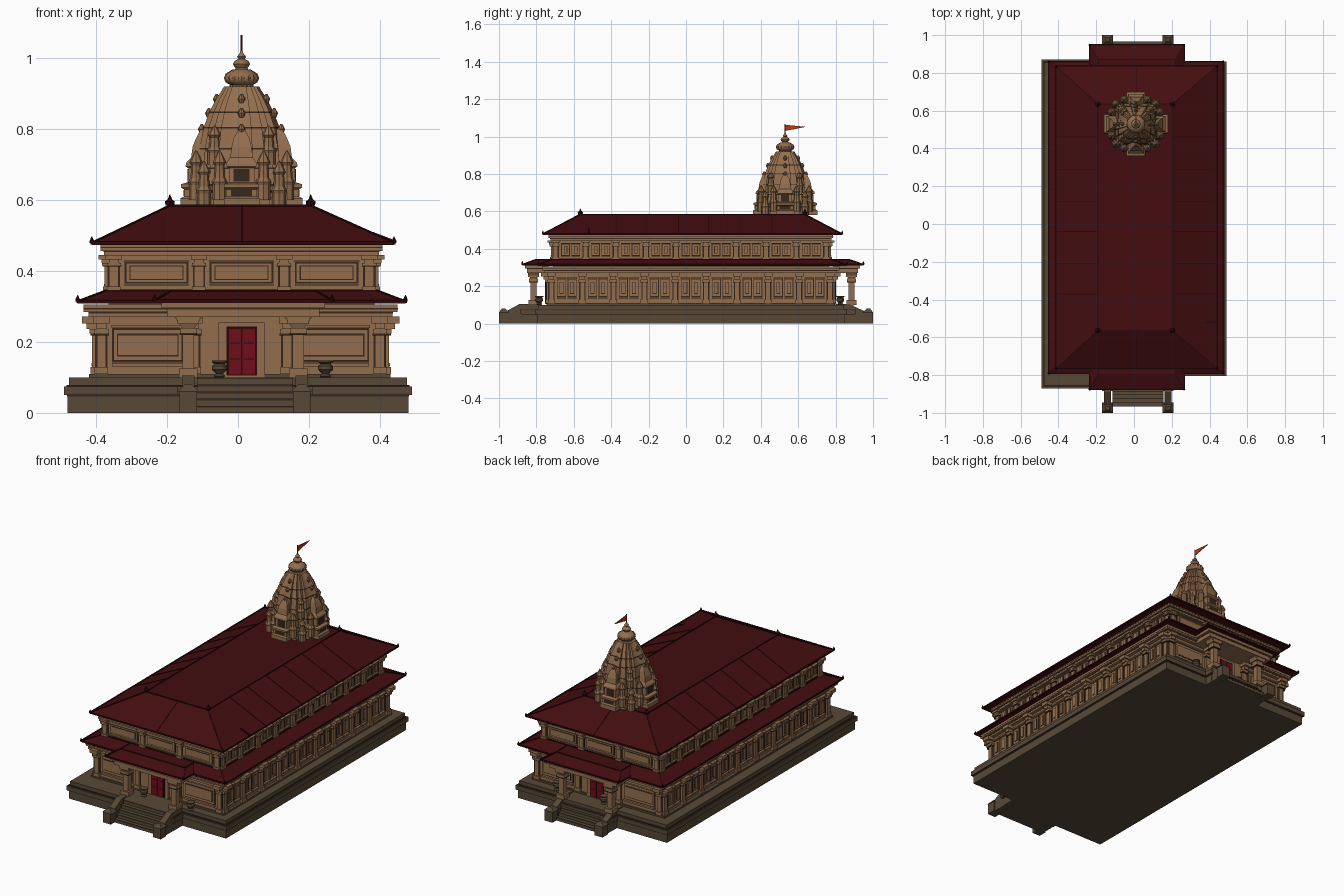
import bpy, bmesh, math
from mathutils import Matrix, Vector

if "Cube" in bpy.data.objects:
    bpy.data.objects.remove(bpy.data.objects["Cube"], do_unlink=True)


def material(name, r, g, b):
    m = bpy.data.materials.new(name)
    m.use_nodes = True
    m.diffuse_color = (r, g, b, 1)
    m.node_tree.nodes["Principled BSDF"].inputs["Base Color"].default_value = (r, g, b, 1)
    return m


SAND = material("sandstone", .29, .155, .076)
DARK = material("dark joint", .04, .02, .011)
BASE = material("plinth stone", .095, .066, .038)
ROOF = material("roof red", .056, .004, .005)
TRIM = material("dark roof trim", .024, .002, .003)
DOOR = material("door red", .16, .004, .009)
FLAG = material("flag orange", .5, .04, .008)


class Part:
    """One object gathered from simple solids."""
    def __init__(self, name, mat):
        self.name, self.mat, self.bm = name, mat, bmesh.new()

    def loft(self, rings):
        rows = [[self.bm.verts.new(p) for p in ring] for ring in rings]
        n = len(rows[0])
        for a, b in zip(rows, rows[1:]):
            for i in range(n):
                j = (i + 1) % n
                self.bm.faces.new((a[i], a[j], b[j], b[i]))
        self.bm.faces.new(rows[0][::-1])
        self.bm.faces.new(rows[-1])

    def frustum(self, r0, z0, r1, z1):
        self.loft([[(r[0], r[2], z), (r[1], r[2], z), (r[1], r[3], z), (r[0], r[3], z)]
                   for r, z in ((r0, z0), (r1, z1))])

    def box(self, x0, x1, y0, y1, z0, z1):
        r = (min(x0, x1), max(x0, x1), min(y0, y1), max(y0, y1))
        self.frustum(r, z0, r, z1)

    def bar(self, p, q, w):
        p, q = Vector(p), Vector(q)
        d = q - p
        m = Matrix.Translation((p + q) / 2) @ d.to_track_quat('Z', 'Y').to_matrix().to_4x4()
        bmesh.ops.create_cube(self.bm, size=1, matrix=m @ Matrix.Diagonal((w, w, d.length, 1)))

    def lathe(self, x, y, profile, n=12, rib=0):
        self.loft([[(x + r * (1 + rib * (i % 2)) * math.cos(i * math.tau / n),
                     y + r * (1 + rib * (i % 2)) * math.sin(i * math.tau / n), z)
                    for i in range(n)] for r, z in profile])

    def done(self, smooth=False):
        bmesh.ops.recalc_face_normals(self.bm, faces=self.bm.faces)
        me = bpy.data.meshes.new(self.name)
        self.bm.to_mesh(me)
        self.bm.free()
        me.materials.append(self.mat)
        ob = bpy.data.objects.new(self.name, me)
        bpy.context.collection.objects.link(ob)
        if smooth:
            bpy.context.view_layer.objects.active = ob
            ob.select_set(True)
            bpy.ops.object.shade_smooth_by_angle(angle=math.radians(40))
            ob.select_set(False)


def grow(r, d):
    return (r[0] - d, r[1] + d, r[2] - d, r[3] + d)


# Plinth: stacked mouldings over two offset halves, with porch landings
plinth, joints = Part("plinth", BASE), Part("plinth_joints", DARK)
for r in ((-.48, .02, -.86, .86), (.0, .48, -.795, .85), (-.16, .2, -.875, .90)):
    for z0, z1, d in ((0, .05, 0), (.05, .075, .01), (.075, .1, -.004)):
        plinth.box(*grow(r, d), z0, z1)
    joints.box(*grow(r, .002), .046, .05)
    joints.box(*grow(r, .003), .075, .079)
plinth.box(-.42, .43, -.745, .795, .1, .11)

# Stairs with sloping cheek walls and end posts, front and back
for s, edge in ((-1, .87), (1, .85)):
    for i in range(5):
        plinth.box(-.115, .155, s * .8, s * (.965 - i * .02), 0, .02 * (i + 1))
        joints.box(-.115, .155, s * (.9655 - i * .02), s * (.96 - i * .02), .02 * i + .015, .02 * i + .0185)
    for x in (-.14, .18):
        prof = ((.8, 0), (.99, 0), (.99, .05), (edge + .02, .105), (.8, .105))
        plinth.loft([[(x + d, s * y, z) for y, z in prof] for d in (-.018, .018)])
        plinth.box(x - .025, x + .025, s * .95, s * 1.0, 0, .06)
        plinth.frustum((x - .03, x + .03, min(s * .945, s * 1), max(s * .945, s * 1)), .06,
                       (x - .01, x + .01, s * .975 - .01, s * .975 + .01), .08)
plinth.done()
joints.done()

# Storeys: walls, pilasters, brackets, framed panels
LOW, UP = (-.40, .415, -.735, .785), (-.365, .385, -.712, .765)
walls, carving, frames = Part("walls", SAND), Part("pilasters_and_panels", SAND), Part("panel_outlines", DARK)
walls.box(*LOW, .1, .3)
walls.box(*UP, .3, .46)


def storey(r, z0, z1, reach):
    cx, cy = (r[0] + r[1]) / 2, (r[2] + r[3]) / 2
    hx, hy = (r[1] - r[0]) / 2, (r[3] - r[2]) / 2
    h = z1 - z0
    for axis, s in (("x", -1), ("x", 1), ("y", -1), ("y", 1)):
        half, off, bays = (hx, hy, 3) if axis == "y" else (hy, hx, 9)

        def put(part, t0, t1, n, a, b):
            if axis == "y":
                part.box(cx + t0, cx + t1, cy + s * (off - .005), cy + s * (off + n), a, b)
            else:
                part.box(cx + s * (off - .005), cx + s * (off + n), cy + t0, cy + t1, a, b)

        step = (2 * half - .03) / bays
        for i in range(bays + 1):
            t = -half + .015 + i * step
            for w, n, a, b in ((.019, .016, 0, .12), (.013, .011, .12, .72), (.02, .018, .7, .78),
                               (.014, reach * .55, .78, .9), (.023, reach * .8, .88, 1)):
                put(carving, t - w, t + w, n, z0 + h * a, z0 + h * b)
            put(frames, t - .021, t + .021, .0165, z0 + h * .67, z0 + h * .7)
            for e in (-1, 1):
                put(frames, t + e * .0155 - .002, t + e * .0155 + .002, .002, z0 + h * .12, z0 + h * .7)
            if i == bays or (axis == "y" and i == 1 and z0 < .2):
                continue
            count = 1 if axis == "y" else 2
            a, span = t + .026, (step - .052) / count
            for k in range(count):
                p, q = a + k * span + .004, a + (k + 1) * span - .004
                put(frames, p, q, .003, z0 + h * .2, z0 + h * .8)
                put(carving, p + .004, q - .004, .008, z0 + h * .23, z0 + h * .77)
                put(frames, p + .014, q - .014, .0095, z0 + h * .3, z0 + h * .7)
                put(carving, p + .017, q - .017, .011, z0 + h * .33, z0 + h * .67)
                put(carving, p - .002, q + .002, .016, z0 + h * .8, z0 + h * .85)
                put(carving, p, q, .013, z0 + h * .13, z0 + h * .19)


storey(LOW, .11, .272, .05)
storey(UP, .345, .445, .035)

# Cornices
for r, z, d in ((LOW, .27, .035), (UP, .443, .022)):
    walls.box(*grow(r, d * .6), z, z + .012)
    frames.box(*grow(r, d * .6 + .001), z + .01, z + .014)
    walls.box(*grow(r, d), z + .014, z + .036)
    frames.box(*grow(r, d + .001), z + .022, z + .025)

# Porch columns and beams
for s, y in ((-1, -.815), (1, .885)):
    wall_y = LOW[2] if s < 0 else LOW[3]
    for x in (-.14, .17):
        for w, a, b in ((.026, .1, .125), (.016, .125, .225), (.024, .225, .24), (.03, .25, .272)):
            carving.box(x - w, x + w, y - w, y + w, a, b)
        carving.frustum((x - .018, x + .018, y - .018, y + .018), .24,
                        (x - .04, x + .04, y - .03, y + .03), .272)
        frames.box(x - .025, x + .025, y - .025, y + .025, .22, .225)
    walls.box(-.2, .23, wall_y, y + s * .035, .27, .295)
    walls.box(-.215, .245, wall_y, y + s * .045, .295, .31)
    frames.box(-.201, .231, wall_y, y + s * .0355, .291, .295)

# Doors with carved surrounds
door, leaf_trim = Part("doors", DOOR), Part("door_trim", TRIM)
for s, y in ((-1, LOW[2]), (1, LOW[3])):
    carving.box(-.055, .075, y, y + s * .012, .1, .255)
    leaf_trim.box(-.032, .054, y, y + s * .015, .105, .243)
    for x in (-.026, .013):
        door.box(x, x + .035, y, y + s * .018, .108, .237)
        for z in (.15, .195):
            leaf_trim.box(x + .004, x + .031, y, y + s * .0185, z, z + .003)
door.done()
leaf_trim.done()
walls.done()
carving.done()
frames.done()

# Roofs: hipped slopes with dark seams, eave beads and corner finials
roof, seams = Part("roofs", ROOF), Part("roof_seams", TRIM)


def hip(r0, z0, r1, z1, w):
    roof.box(*r0, z0 - .006, z0)
    roof.frustum(r0, z0, r1, z1)
    corners = [[(r[a], r[b], z) for a, b in ((0, 2), (1, 2), (1, 3), (0, 3))] for r, z in ((r0, z0), (r1, z1))]
    for i in range(4):
        j = (i + 1) % 4
        seams.bar(corners[0][i], corners[1][i], w)
        seams.bar(corners[0][i], corners[0][j], w * 1.3)
        seams.bar(corners[1][i], corners[1][j], w)
        x, y, z = corners[0][i]
        seams.lathe(x, y, [(w, z), (w * 1.1, z + w), (.001, z + w * 3)], 6)
    return corners


EAVE, TOP = (-.412, .44, -.765, .835), (-.192, .205, -.565, .635)
hip((-.452, .472, -.79, .86), .314, (-.37, .39, -.715, .77), .345, .006)
hip((-.235, .265, -.875, -.70), .316, (-.19, .22, -.80, -.70), .343, .006)
hip((-.235, .265, .75, .948), .316, (-.19, .22, .75, .87), .343, .006)
ridge = hip(EAVE, .479, TOP, .584, .006)[1]
for x, y, z in ridge:
    seams.lathe(x, y, [(.012, z), (.014, z + .012), (.006, z + .018), (.001, z + .032)], 8)
for y in (.46, .29, .12, -.04, -.21, -.37):
    for k in (0, 1):
        seams.bar((EAVE[k], y, .479), (TOP[k], y, .584), .004)
for y0, y1 in ((EAVE[2], TOP[2]), (EAVE[3], TOP[3])):
    seams.bar((.012, y0, .479), (.012, y1, .584), .004)
seams.bar((.38, -.52, .505), (.44, -.52, .482), .01)
roof.done()
seams.done()

# Tower: stepped plan lofted along a curved outline
CX, CY = .01, .53
quad = ((1.15, -.3), (1.15, .3), (1, .3), (1, .62), (.82, .62), (.82, .82), (.62, .82), (.62, 1), (.3, 1))


def plan(s, z):
    pts = []
    for k in range(4):
        rot = Matrix.Rotation(k * math.pi / 2, 2)
        for p in quad[1:]:
            v = rot @ Vector(p)
            pts.append((CX + s * v.x, CY + s * v.y, z))
    return pts


tower, rings = Part("tower", SAND), Part("tower_joints", DARK)
tower.loft([plan(s, z) for s, z in (
    (.128, .58), (.128, .603), (.119, .607), (.119, .622), (.126, .627), (.126, .637), (.113, .642),
    (.108, .70), (.102, .75), (.093, .805), (.078, .85), (.062, .885), (.048, .91), (.043, .92))])
for s, z in ((.1215, .622), (.1145, .643), (.1095, .69), (.1035, .745), (.0945, .804), (.0795, .848)):
    rings.loft([plan(s, z - .002), plan(s, z + .002)])

# Tower niches on each side and turrets on each corner
for k in range(4):
    rot = Matrix.Rotation(k * math.pi / 2, 2)
    rows = []
    for out, w, z in ((.172, .05, .58), (.172, .05, .605), (.162, .044, .61), (.162, .044, .63), (.17, .049, .635),
                      (.17, .049, .645), (.152, .036, .65), (.15, .036, .69), (.158, .042, .695), (.156, .042, .705),
                      (.142, .032, .72), (.138, .028, .75), (.128, .022, .775), (.115, .008, .80)):
        row = [rot @ Vector(p) for p in ((.06, -w), (out, -w), (out, w), (.06, w))]
        rows.append([(CX + v.x, CY + v.y, z) for v in row])
    tower.loft(rows)
    for a, w, z0, z1 in ((.153, .022, .652, .688), (.163, .03, .612, .628)):
        pl = [rot @ Vector(p) for p in ((.1, -w), (a, -w), (a, w), (.1, w))]
        rings.loft([[(CX + v.x, CY + v.y, z) for v in pl] for z in (z0, z1)])
    for p, low, high in (((.106, .106), .58, .71), ((.128, .062), .60, .74), ((.062, .128), .60, .74),
                         ((.076, .076), .70, .81)):
        v = rot @ Vector(p)
        h = high - low
        tower.lathe(CX + v.x, CY + v.y, [(.02, low), (.02, low + h * .3), (.023, low + h * .36), (.016, low + h * .45),
                                         (.014, low + h * .7), (.019, low + h * .76), (.014, low + h * .84),
                                         (.002, high)], 8)
    # Small buds along the shoulders
    for d, z in ((.112, .80), (.092, .845), (.07, .885)):
        v = rot @ Vector((d, 0))
        tower.lathe(CX + v.x, CY + v.y, [(.006, z - .012), (.011, z), (.003, z + .014)], 8)
tower.done()
rings.done()

# Ribbed crown and pot finial
crown = Part("crown", SAND)
crown.lathe(CX, CY, [(.035, .915), (.033, .925), (.045, .932), (.05, .944), (.045, .956), (.026, .968)], 32, -.1)
crown.lathe(CX, CY, [(.026, .96), (.016, .972), (.02, .976), (.024, .984), (.019, .992), (.009, .998),
                     (.013, 1.004), (.006, 1.012), (.003, 1.02)], 16)
crown.done(True)
pole = Part("flag_pole", DOOR)
pole.lathe(CX, CY, [(.003, 1.0), (.003, 1.066)], 8)
pole.done()
flag = Part("flag", FLAG)
flag.loft([[(CX + d, CY, 1.03), (CX + d, CY + .112, 1.052), (CX + d, CY, 1.063)] for d in (-.002, .002)])
flag.done()

# Urns beside the entrances
urns = Part("urns", BASE)
for y in (-.785, .825):
    for x in (-.052, .247):
        urns.lathe(x, y, [(.012, .1), (.016, .104), (.01, .11), (.021, .122), (.021, .132), (.014, .138),
                          (.022, .143), (.022, .147)], 12)
urns.done(True)
